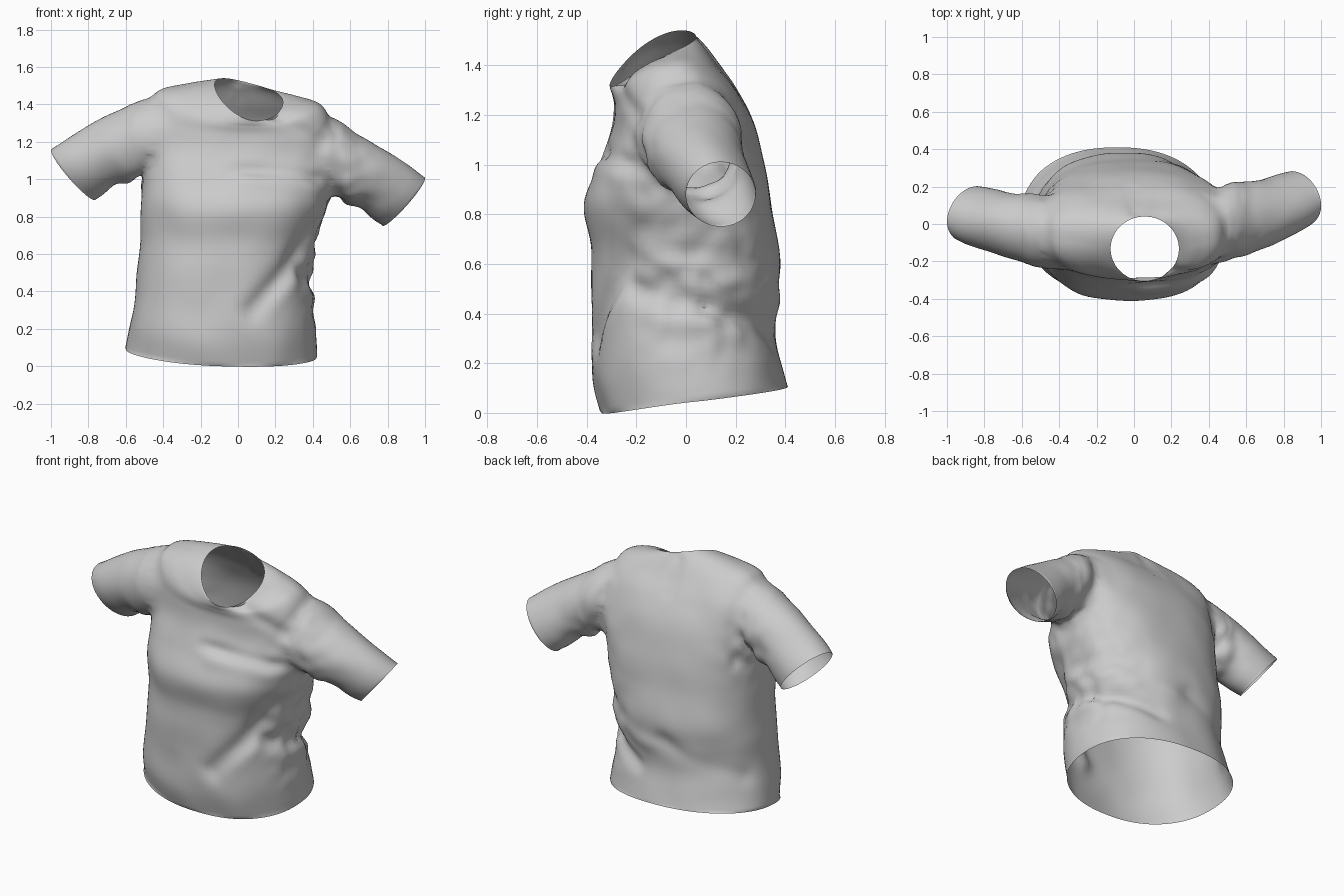
import bpy, bmesh, math
from mathutils import Vector, noise

cube = bpy.data.objects.get("Cube")
if cube:
    bpy.data.objects.remove(cube)

cloth = bpy.data.materials.new("grey_cloth")
cloth.use_nodes = True
grey = (0.6, 0.6, 0.6, 1)
cloth.diffuse_color = grey
cloth.node_tree.nodes["Principled BSDF"].inputs["Base Color"].default_value = grey

SIDES = 96


def spline(keys, steps):
    """Smoothly interpolate a list of key tuples."""
    out = []
    for i in range(len(keys) - 1):
        a, b = keys[max(i - 1, 0)], keys[i]
        c, d = keys[i + 1], keys[min(i + 2, len(keys) - 1)]
        for s in range(steps):
            t = s / steps
            out.append([q + 0.5 * t * (r - p + t * (2*p - 5*q + 4*r - w + t * (3*(q - r) + w - p)))
                        for p, q, r, w in zip(a, b, c, d)])
    return out + [list(keys[-1])]


def torso_ring(k):
    """Rounded ring: x range, y range, heights at right, left, front, back, roundness."""
    x0, x1, y0, y1, zr, zl, zf, zb, e = k
    ring = []
    for i in range(SIDES):
        a = math.tau * i / SIDES
        c, s = math.cos(a), math.sin(a)
        px = math.copysign(abs(c) ** (2 / e), c)
        py = math.copysign(abs(s) ** (2 / e), s)
        z = (c * (zl - zr) + c * c * (zl + zr) + s * (zb - zf) + s * s * (zb + zf)) / 2
        ring.append(Vector(((x0 + x1) / 2 + px * (x1 - x0) / 2,
                            (y0 + y1) / 2 + py * (y1 - y0) / 2, z)))
    return ring


def sleeve_ring(k):
    """Tilted oval: centre, offset to the top (x, z), offset to the back (x, y)."""
    cx, cy, cz, ux, uz, vx, vy = k
    ring = []
    for i in range(SIDES // 2):
        a = math.tau * i / (SIDES // 2)
        c, s = math.cos(a), math.sin(a)
        ring.append(Vector((cx + c * ux + s * vx, cy + s * vy, cz + c * uz)))
    return ring


# Folds: start, end, width, depth
FOLDS = [
    ((0.0, -0.35, 1.06), (0.48, -0.22, 1.0), 0.035, -0.02),
    ((0.05, -0.37, 0.99), (0.48, -0.24, 0.94), 0.045, 0.012),
    ((0.08, -0.38, 0.3), (0.42, -0.2, 0.72), 0.06, -0.03),
    ((0.18, -0.38, 0.3), (0.44, -0.15, 0.62), 0.045, 0.012),
    ((0.35, -0.2, 0.5), (0.4, 0.2, 0.4), 0.05, -0.03),
    ((0.38, -0.2, 0.66), (0.38, 0.25, 0.52), 0.05, 0.015),
    ((0.4, 0.15, 0.42), (0.1, 0.37, 0.3), 0.045, -0.025),
    ((0.4, 0.2, 0.55), (0.0, 0.38, 0.45), 0.05, 0.015),
    ((-0.5, 0.15, 0.3), (-0.1, 0.38, 0.5), 0.05, -0.015),
    ((-0.44, 0.2, 1.3), (-0.48, 0.18, 1.0), 0.04, -0.02),
    ((0.44, 0.2, 1.25), (0.47, 0.22, 0.95), 0.04, -0.025),
    ((0.2, -0.26, 1.34), (0.45, -0.2, 1.2), 0.04, -0.015),
    ((0.0, 0.06, 1.48), (0.0, 0.2, 1.33), 0.03, -0.01),
]
STRESS = [((0.4, 0.1, 0.5), 0.25), ((0.48, 0, 1.0), 0.2), ((-0.5, 0.05, 1.1), 0.16)]


def wrinkle(p):
    """Crumple amount: broad folds plus small irregular creases near stress points."""
    d = 0.008 * noise.noise(p * 5)
    for a, b, w, depth in FOLDS:
        a, b = Vector(a), Vector(b)
        t = max(0, min(1, (p - a).dot(b - a) / (b - a).length_squared))
        d += depth * math.exp(-((p - a.lerp(b, t)).length / w) ** 2)
    for spot, size in STRESS:
        near = math.exp(-((p - Vector(spot)).length / size) ** 2)
        d += 0.03 * near * noise.noise(p * 12)
    return d


def loft(bm, rings):
    """Skin a stack of rings and return the first ring's edges."""
    rows = [[bm.verts.new(p) for p in ring] for ring in rings]
    n = len(rows[0])
    for lo, hi in zip(rows, rows[1:]):
        for i in range(n):
            bm.faces.new((lo[i], lo[(i + 1) % n], hi[(i + 1) % n], hi[i]))
    return [bm.edges.get((rows[0][i], rows[0][(i + 1) % n])) for i in range(n)]


def add_sleeve(bm, side, keys, y, z, ry, rz):
    """Cut an oval armhole in the torso and sew a sleeve onto it."""
    def spread(p):
        return ((p.y - y) / ry) ** 2 + ((p.z - z) / rz) ** 2

    centres = [(f, f.calc_center_median()) for f in bm.faces]
    gone = [f for f, p in centres if p.x * side > 0.36 and spread(p) < 1]
    bmesh.ops.delete(bm, geom=gone, context='FACES')
    hole = [e for e in bm.edges if e.is_boundary
            and all(v.co.x * side > 0.3 and v.co.z > 0.8 for v in e.verts)]
    root = loft(bm, [sleeve_ring(k) for k in spline(keys, 7)])
    sewn = bmesh.ops.bridge_loops(bm, edges=hole + root)
    bmesh.ops.subdivide_edges(bm, edges=sewn["edges"], cuts=2, use_grid_fill=True)
    # Relax the seam
    seam = [v for v in bm.verts if 0.36 < v.co.x * side < 0.58 and not v.is_boundary
            and 0.75 < spread(v.co) < 1.35]
    for _ in range(9):
        bmesh.ops.smooth_vert(bm, verts=seam, factor=0.5,
                              use_axis_x=True, use_axis_y=True, use_axis_z=True)


# Torso stations from hem to collar
torso_keys = [
    (-0.6, 0.42, -0.34, 0.41, 0.09, 0.045, 0.0, 0.105, 2.25),
    (-0.58, 0.415, -0.375, 0.385, 0.2, 0.18, 0.14, 0.2, 2.25),
    (-0.55, 0.405, -0.38, 0.36, 0.37, 0.36, 0.33, 0.32, 2.25),
    (-0.535, 0.39, -0.38, 0.37, 0.54, 0.52, 0.52, 0.47, 2.3),
    (-0.525, 0.41, -0.385, 0.38, 0.68, 0.66, 0.66, 0.61, 2.3),
    (-0.515, 0.47, -0.41, 0.35, 0.85, 0.84, 0.84, 0.8, 2.4),
    (-0.51, 0.495, -0.35, 0.315, 1.0, 0.98, 1.0, 1.0, 2.6),
    (-0.51, 0.5, -0.3, 0.27, 1.17, 1.12, 1.13, 1.17, 2.7),
    (-0.505, 0.5, -0.285, 0.2, 1.35, 1.28, 1.23, 1.31, 2.7),
    (-0.43, 0.445, -0.293, 0.13, 1.465, 1.39, 1.28, 1.4, 2.5),
    (-0.27, 0.34, -0.3, 0.08, 1.5, 1.42, 1.3, 1.47, 2.2),
    (-0.125, 0.24, -0.305, 0.04, 1.505, 1.41, 1.32, 1.515, 2),
]
# Sleeve stations from shoulder to cuff
right_keys = [
    (-0.53, -0.04, 1.215, 0.0, 0.207, 0.0, 0.195),
    (-0.6, -0.02, 1.18, -0.02, 0.197, 0.0, 0.183),
    (-0.69, 0.0, 1.147, -0.04, 0.178, 0.02, 0.17),
    (-0.81, 0.035, 1.07, -0.09, 0.153, 0.04, 0.153),
    (-0.88, 0.06, 1.025, -0.113, 0.137, 0.04, 0.142),
]
left_keys = [
    (0.53, 0.02, 1.11, 0.0, 0.213, 0.0, 0.208),
    (0.61, 0.035, 1.06, 0.02, 0.19, -0.01, 0.193),
    (0.7, 0.06, 1.015, 0.04, 0.17, -0.03, 0.177),
    (0.82, 0.11, 0.925, 0.09, 0.147, -0.04, 0.155),
    (0.885, 0.14, 0.88, 0.11, 0.13, -0.035, 0.14),
]

# Shirt: torso with both sleeves sewn on
bm = bmesh.new()
loft(bm, [torso_ring(k) for k in spline(torso_keys, 7)])
add_sleeve(bm, -1, right_keys, -0.05, 1.23, 0.19, 0.2)
add_sleeve(bm, 1, left_keys, 0.0, 1.12, 0.205, 0.21)
bmesh.ops.recalc_face_normals(bm, faces=bm.faces[:])
bm.normal_update()
moves = [(v, v.normal * wrinkle(v.co)) for v in bm.verts if not v.is_boundary]
for v, move in moves:
    v.co += move
bmesh.ops.triangulate(bm, faces=bm.faces[:])

mesh = bpy.data.meshes.new("shirt")
bm.to_mesh(mesh)
bm.free()
mesh.materials.append(cloth)
shirt = bpy.data.objects.new("shirt", mesh)
bpy.context.collection.objects.link(shirt)
shirt.select_set(True)
bpy.context.view_layer.objects.active = shirt
bpy.ops.object.shade_smooth_by_angle(angle=math.radians(40))
